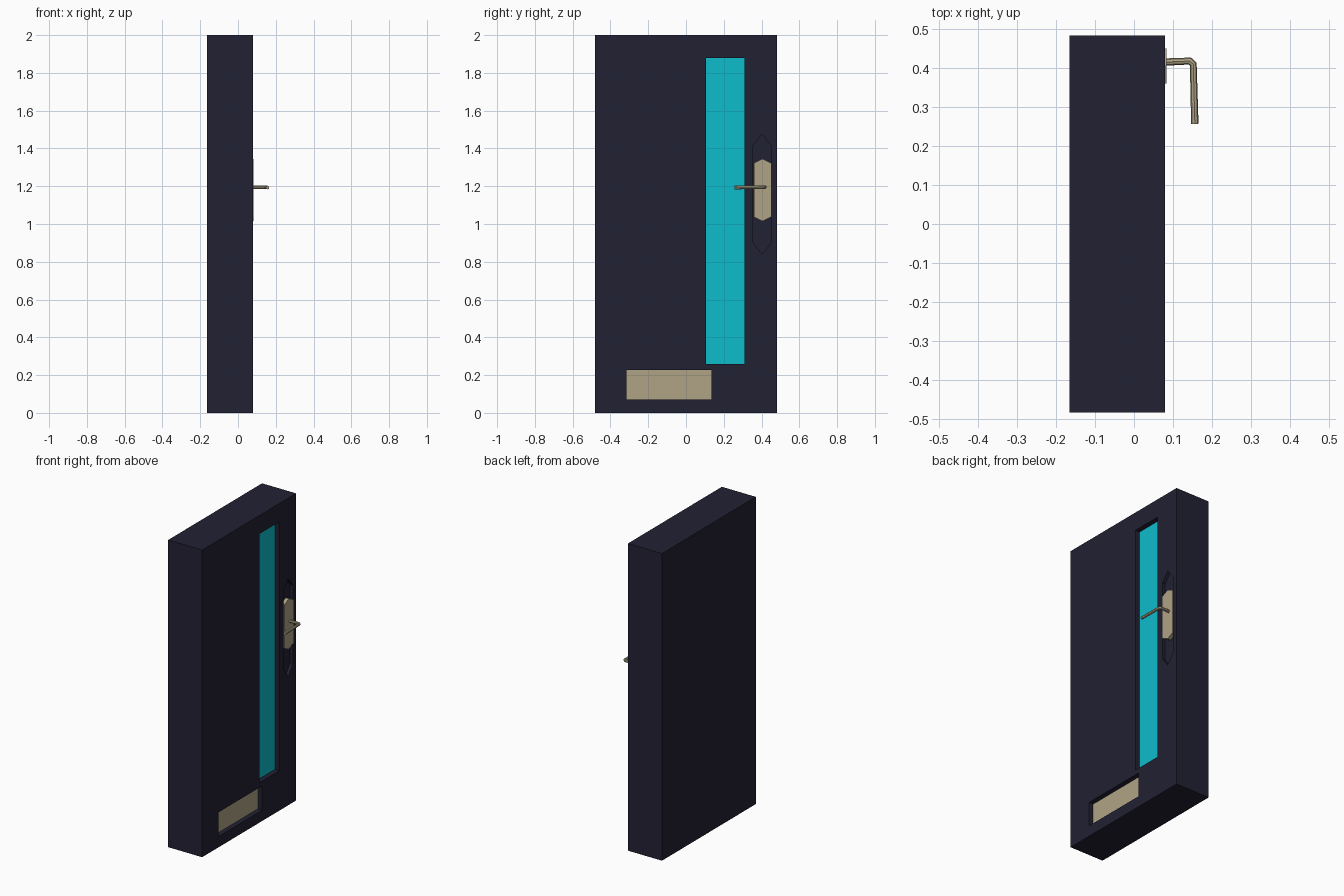
import bpy
import bmesh

cube = bpy.data.objects.get("Cube")
if cube:
    bpy.data.objects.remove(cube, do_unlink=True)


def material(name, rgb):
    m = bpy.data.materials.new(name)
    m.use_nodes = True
    m.diffuse_color = (*rgb, 1)
    bsdf = next(n for n in m.node_tree.nodes if n.type == "BSDF_PRINCIPLED")
    bsdf.inputs["Base Color"].default_value = (*rgb, 1)
    return m


DARK = material("dark navy paint", (0.016, 0.015, 0.033))
GLASS = material("turquoise glass", (0.004, 0.503, 0.597))
BRASS = material("pale brass", (0.434, 0.371, 0.238))

FACE = 0.08      # outer surface of the door
RECESS = 0.035   # depth of the sunken panels


def prism(name, outline, x0, x1, mat):
    """Extrude a (y, z) outline along x."""
    bm = bmesh.new()
    base = bm.faces.new([bm.verts.new((x0, y, z)) for y, z in outline])
    ext = bmesh.ops.extrude_face_region(bm, geom=[base])
    verts = [v for v in ext["geom"] if isinstance(v, bmesh.types.BMVert)]
    bmesh.ops.translate(bm, verts=verts, vec=(x1 - x0, 0, 0))
    bmesh.ops.recalc_face_normals(bm, faces=bm.faces)
    mesh = bpy.data.meshes.new(name)
    bm.to_mesh(mesh)
    bm.free()
    mesh.materials.append(mat)
    ob = bpy.data.objects.new(name, mesh)
    bpy.context.collection.objects.link(ob)
    return ob


def rect(y0, y1, z0, z1):
    return [(y0, z0), (y1, z0), (y1, z1), (y0, z1)]


def pointed(y0, y1, z0, z1, tip):
    """Tall plate outline with a point at the top and the bottom."""
    mid = (y0 + y1) / 2
    return [(mid, z0), (y1, z0 + tip), (y1, z1 - tip),
            (mid, z1), (y0, z1 - tip), (y0, z0 + tip)]


# Door slab
door = prism("door_slab", rect(-0.483, 0.483, 0, 2), -0.165, FACE, DARK)

# Sunken openings for the window, the mail flap and the lock
window = rect(0.107, 0.31, 0.26, 1.88)
flap = rect(-0.315, 0.135, 0.07, 0.228)
lock = pointed(0.355, 0.45, 0.84, 1.475, 0.06)
for name, outline, depth in (("window", window, RECESS),
                             ("flap", flap, RECESS),
                             ("lock", lock, 0.02)):
    cutter = prism(name + "_cutter", outline, FACE - depth, FACE + 0.1, DARK)
    cutter.hide_render = True
    mod = door.modifiers.new(name, "BOOLEAN")
    mod.operation = "DIFFERENCE"
    mod.solver = "EXACT"
    mod.object = cutter
    bpy.context.view_layer.objects.active = door
    bpy.ops.object.modifier_apply(modifier=mod.name)
    bpy.data.objects.remove(cutter, do_unlink=True)

# Panels lying at the bottom of the openings
floor = FACE - RECESS
prism("window_glass", window, floor - 0.005, floor + 0.003, GLASS)
prism("mail_flap", flap, floor - 0.005, floor + 0.003, BRASS)

# Lock plate
prism("lock_plate", pointed(0.36, 0.45, 1.015, 1.345, 0.022),
      FACE - 0.025, FACE + 0.003, BRASS)

# Bent lever handle
curve = bpy.data.curves.new("lever_handle", "CURVE")
curve.dimensions = "3D"
curve.bevel_depth = 0.0095
curve.bevel_resolution = 2
curve.use_fill_caps = True
path = [(FACE - 0.01, 0.415, 1.195), (0.143, 0.418, 1.195),
        (0.152, 0.41, 1.195), (0.156, 0.257, 1.193)]
spline = curve.splines.new("POLY")
spline.points.add(len(path) - 1)
for point, co in zip(spline.points, path):
    point.co = (*co, 1)
curve.materials.append(BRASS)
lever = bpy.data.objects.new("lever_handle", curve)
bpy.context.collection.objects.link(lever)
bpy.ops.object.select_all(action="DESELECT")
lever.select_set(True)
bpy.context.view_layer.objects.active = lever
bpy.ops.object.convert(target="MESH")
bpy.ops.object.shade_smooth_by_angle()
